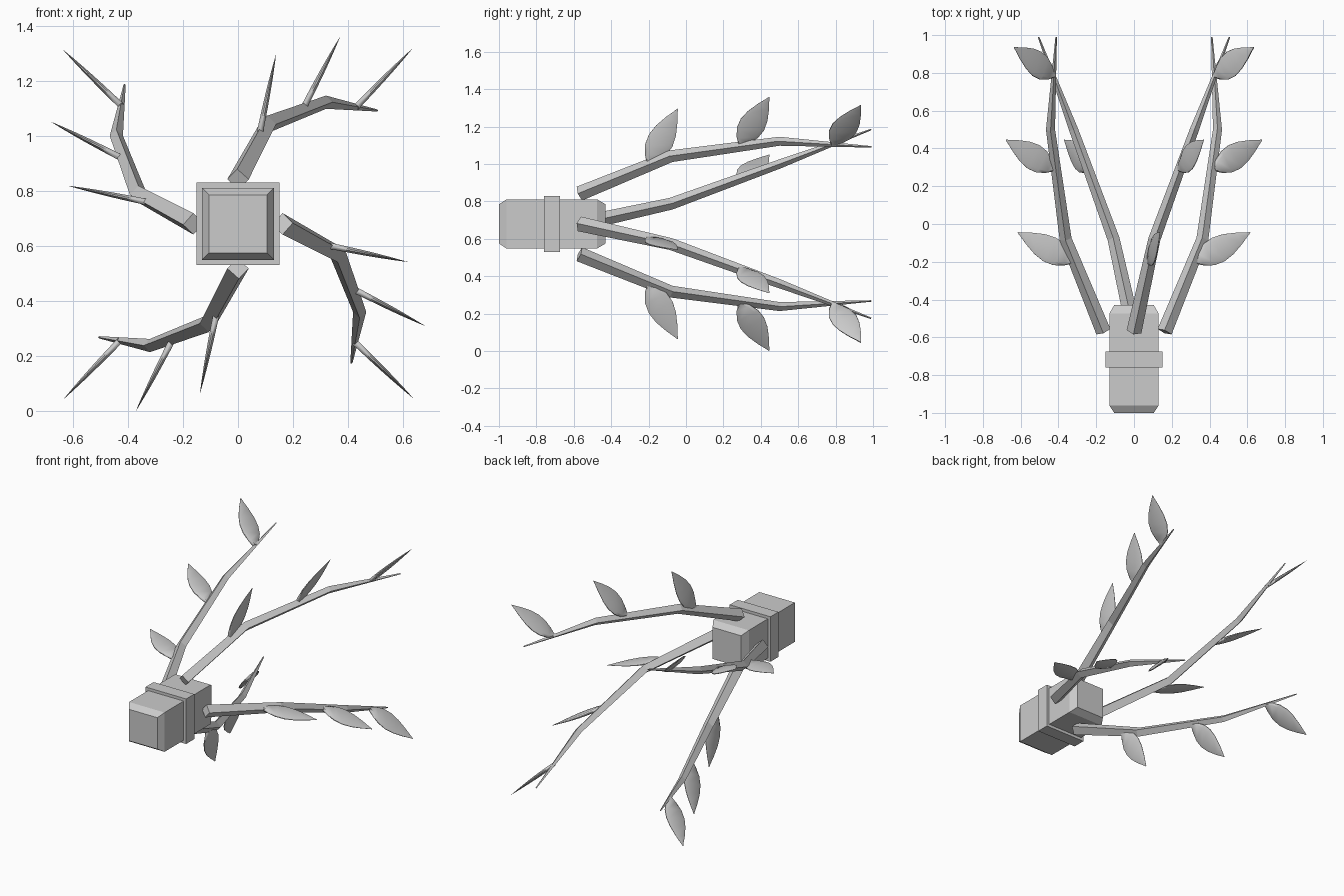
import bpy, bmesh, math
from mathutils import Vector, Matrix

cube = bpy.data.objects.get("Cube")
if cube:
    bpy.data.objects.remove(cube, do_unlink=True)

CENTRE = Vector((0, 0, 0.68))

grey = bpy.data.materials.new("plain_grey")
grey.use_nodes = True
COLOUR = (0.6, 0.6, 0.6, 1)
grey.diffuse_color = COLOUR
grey.node_tree.nodes["Principled BSDF"].inputs["Base Color"].default_value = COLOUR


def finish(name, bm, turn=0, smooth=False):
    """Turn the part about the body axis and add it to the scene."""
    bmesh.ops.recalc_face_normals(bm, faces=bm.faces)
    bm.transform(Matrix.Translation(CENTRE) @ Matrix.Rotation(turn, 4, "Y"))
    mesh = bpy.data.meshes.new(name)
    bm.to_mesh(mesh)
    bm.free()
    mesh.materials.append(grey)
    obj = bpy.data.objects.new(name, mesh)
    bpy.context.collection.objects.link(obj)
    if smooth:
        bpy.ops.object.select_all(action="DESELECT")
        obj.select_set(True)
        bpy.context.view_layer.objects.active = obj
        bpy.ops.object.shade_smooth_by_angle(angle=math.radians(40))


def loft(bm, rings):
    """Skin a list of vertex rings and cap both ends."""
    rings = [[bm.verts.new(p) for p in ring] for ring in rings]
    for a, b in zip(rings, rings[1:]):
        for i in range(len(a)):
            j = (i + 1) % len(a)
            bm.faces.new((a[i], a[j], b[j], b[i]))
    bm.faces.new(rings[0])
    bm.faces.new(rings[-1][::-1])


def square_block(name, sections):
    """Square block along y from (y, half width) sections."""
    bm = bmesh.new()
    loft(bm, [[(sx * h, y, sz * h) for sx, sz in ((-1, -1), (1, -1), (1, 1), (-1, 1))]
              for y, h in sections])
    finish(name, bm)


def branch(name, path, turn):
    """Tapered four-sided branch along (point, radius) joints."""
    bm = bmesh.new()
    points = [Vector(p) for p, r in path]
    rings = []
    for i, (p, r) in enumerate(path):
        before = points[i] - points[max(i - 1, 0)]
        after = points[min(i + 1, len(path) - 1)] - points[i]
        along = (before.normalized() + after.normalized()).normalized()
        side = along.cross(Vector((0, 0, 1))).normalized()
        up = side.cross(along)
        rings.append([points[i] + d * r for d in (side, up, -side, -up)])
    loft(bm, rings)
    finish(name, bm, turn)


# Half widths along the leaf, from stem to tip
LEAF = ((0, 0.012), (0.1, 0.04), (0.25, 0.064), (0.42, 0.071),
        (0.6, 0.06), (0.8, 0.034), (0.92, 0.014), (1, 0.002))


def leaf(name, base, tip, turn):
    """Thin leaf with a bevelled rim, its flat plane holding the y axis."""
    bm = bmesh.new()
    base, tip = Vector(base), Vector(tip)
    axis = tip - base
    normal = axis.cross(Vector((0, 1, 0))).normalized()
    wide = normal.cross(axis).normalized()
    rings = []
    for t, w in LEAF:
        rim = 0.003 * (1.1 - t)
        crown = rim + 0.008 * (1 - t * t)
        rings.append([base + axis * t + wide * w * a + normal * n for a, n in (
            (-1, -rim), (-0.7, -crown), (0.7, -crown), (1, -rim),
            (1, rim), (0.7, crown), (-0.7, crown), (-1, rim))])
    loft(bm, rings)
    finish(name, bm, turn, smooth=True)


# Body and collar
square_block("body", ((-1, 0.105), (-0.96, 0.131), (-0.475, 0.131), (-0.43, 0.105)))
square_block("collar", ((-0.76, 0.15), (-0.675, 0.15)))

# Four branches, each with three leaves, spaced around the body
BRANCH = (((0, -0.57, 0.162), 0.04), ((0.108, -0.08, 0.362), 0.032),
          ((0.32, 0.5, 0.442), 0.024), ((0.505, 0.99, 0.412), 0.004))
LEAVES = (((0.078, -0.2, 0.325), (0.138, -0.045, 0.615)),
          ((0.24, 0.29, 0.425), (0.37, 0.445, 0.678)),
          ((0.43, 0.785, 0.425), (0.632, 0.935, 0.635)))
for k, spot in enumerate(("top", "left", "bottom", "right")):
    turn = k * math.pi / 2
    branch(spot + "_branch", BRANCH, turn)
    for n, (base, tip) in enumerate(LEAVES, 1):
        leaf(f"{spot}_leaf_{n}", base, tip, turn)
